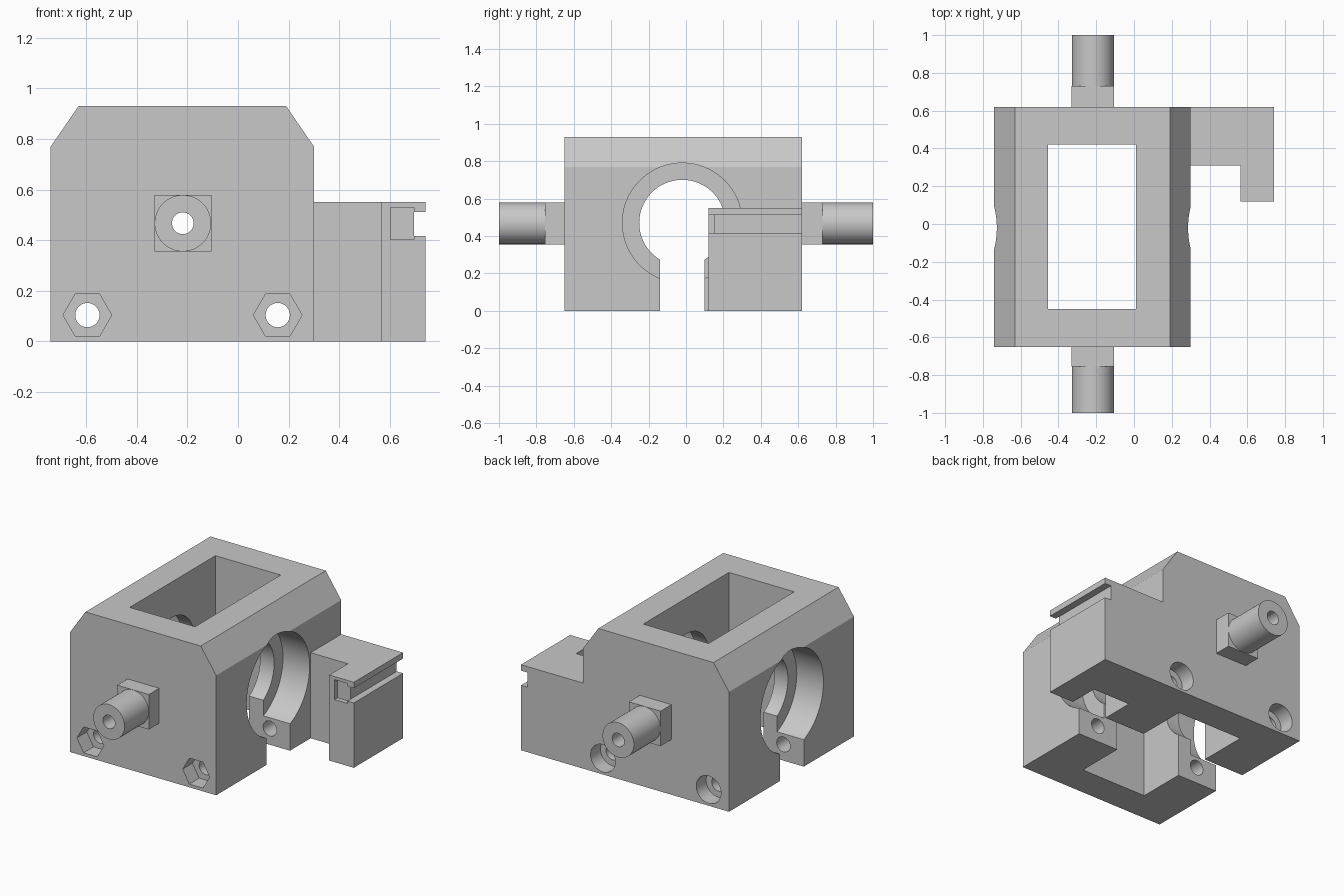
import bpy
import bmesh
import math
from mathutils import Matrix, Vector

if "Cube" in bpy.data.objects:
    bpy.data.objects.remove(bpy.data.objects["Cube"], do_unlink=True)

grey = bpy.data.materials.new("plain grey")
grey.use_nodes = True
grey.diffuse_color = (0.58, 0.58, 0.58, 1)
grey.node_tree.nodes["Principled BSDF"].inputs["Base Color"].default_value = grey.diffuse_color

AXES = {"x": Vector((1, 0, 0)), "y": Vector((0, 1, 0)), "z": Vector((0, 0, 1))}


def finish(bm, name):
    bmesh.ops.recalc_face_normals(bm, faces=bm.faces)
    mesh = bpy.data.meshes.new(name)
    bm.to_mesh(mesh)
    bm.free()
    mesh.materials.append(grey)
    obj = bpy.data.objects.new(name, mesh)
    bpy.context.collection.objects.link(obj)
    return obj


def prism(name, points, start, end):
    """Extrude a closed outline of 3D points (given at start) by the vector end."""
    bm = bmesh.new()
    face = bm.faces.new([bm.verts.new(Vector(p) + start) for p in points])
    out = bmesh.ops.extrude_face_region(bm, geom=[face])
    moved = [v for v in out["geom"] if isinstance(v, bmesh.types.BMVert)]
    bmesh.ops.translate(bm, verts=moved, vec=end)
    return finish(bm, name)


def box(name, x, y, z):
    outline = [(x[0], y[0], z[0]), (x[1], y[0], z[0]), (x[1], y[1], z[0]), (x[0], y[1], z[0])]
    return prism(name, outline, Vector(), Vector((0, 0, z[1] - z[0])))


def rod(name, axis, span, centre, radius, sides=64):
    """Cylinder along x or y; centre is its (other horizontal, z) position."""
    points = []
    for i in range(sides):
        a = math.tau * i / sides
        u, z = centre[0] + radius * math.cos(a), centre[1] + radius * math.sin(a)
        points.append((u, 0, z) if axis == "y" else (0, u, z))
    return prism(name, points, AXES[axis] * span[0], AXES[axis] * (span[1] - span[0]))


def combine(target, tool, operation="DIFFERENCE"):
    mod = target.modifiers.new("combine", "BOOLEAN")
    mod.operation = operation
    mod.solver = "EXACT"
    mod.object = tool
    bpy.context.view_layer.update()
    graph = bpy.context.evaluated_depsgraph_get()
    mesh = bpy.data.meshes.new_from_object(target.evaluated_get(graph))
    target.modifiers.clear()
    target.data = mesh
    bpy.data.objects.remove(tool, do_unlink=True)


def smooth(obj):
    bpy.ops.object.select_all(action="DESELECT")
    obj.select_set(True)
    bpy.context.view_layer.objects.active = obj
    bpy.ops.object.shade_smooth_by_angle(angle=math.radians(30))


LEFT, RIGHT, FRONT, BACK, TOP = -0.74, 0.30, -0.65, 0.62, 0.93
BORE = (-0.02, 0.47)
PIVOT = (-0.218, 0.467)

# Main block with chamfered upper edges
outline = [(LEFT, 0, 0), (RIGHT, 0, 0), (RIGHT, 0, 0.77), (0.19, 0, TOP),
           (-0.63, 0, TOP), (LEFT, 0, 0.77)]
body = prism("clamp_body", outline, Vector((0, FRONT, 0)), Vector((0, BACK - FRONT, 0)))

# L-shaped side arm
arm = [(0.15, 0.31, 0), (0.565, 0.31, 0), (0.565, 0.12, 0), (0.74, 0.12, 0),
       (0.74, BACK, 0), (0.15, BACK, 0)]
combine(body, prism("side_arm", arm, Vector(), Vector((0, 0, 0.55))), "UNION")

# Window straight through from top to bottom
combine(body, box("window_cut", (-0.455, 0.01), (-0.45, 0.42), (-0.1, 1.1)))

# Stepped cross bore and the slot below it
combine(body, rod("bore_cut", "x", (-0.8, 0.36), BORE, 0.23, 96))
for span in ((-0.8, LEFT + 0.19), (RIGHT - 0.19, 0.36)):
    combine(body, rod("counterbore_cut", "x", span, BORE, 0.32, 96))
combine(body, box("slot_cut", (-0.8, 0.36), (-0.14, 0.10), (-0.1, 0.45)))

# Clamp bolt holes: hexagon pockets in front, round ones behind
for x in (-0.595, 0.157):
    at = (x, 0.104)
    combine(body, rod("bolt_cut", "y", (-0.8, 0.8), at, 0.048, 32))
    combine(body, rod("nut_cut", "y", (-0.8, FRONT + 0.1), at, 0.096, 6))
    combine(body, rod("head_cut", "y", (BACK - 0.1, 0.8), at, 0.088, 48))

# Groove and end pocket in the arm
combine(body, box("groove_cut", (0.695, 0.8), (0, 0.8), (0.417, 0.512)))
combine(body, box("pocket_cut", (0.602, 0.696), (0, 0.15), (0.402, 0.53)))

# Through hole on the pivot axis
combine(body, rod("axis_cut", "y", (-1.1, 1.1), PIVOT, 0.043, 32))
smooth(body)

# Pivots: square base with a round pin, drilled through
half = 0.1125
for name, wall, step, tip in (("front_pivot", FRONT, -0.755, -1.0), ("back_pivot", BACK, 0.73, 1.0)):
    pivot = box(name, (PIVOT[0] - half, PIVOT[0] + half), sorted((wall, step)),
                (PIVOT[1] - half, PIVOT[1] + half))
    inner = (wall + step) / 2
    combine(pivot, rod("pin", "y", sorted((inner, tip)), PIVOT, half - 0.001), "UNION")
    combine(pivot, rod("pin_cut", "y", (-1.1, 1.1), PIVOT, 0.043, 32))
    smooth(pivot)
